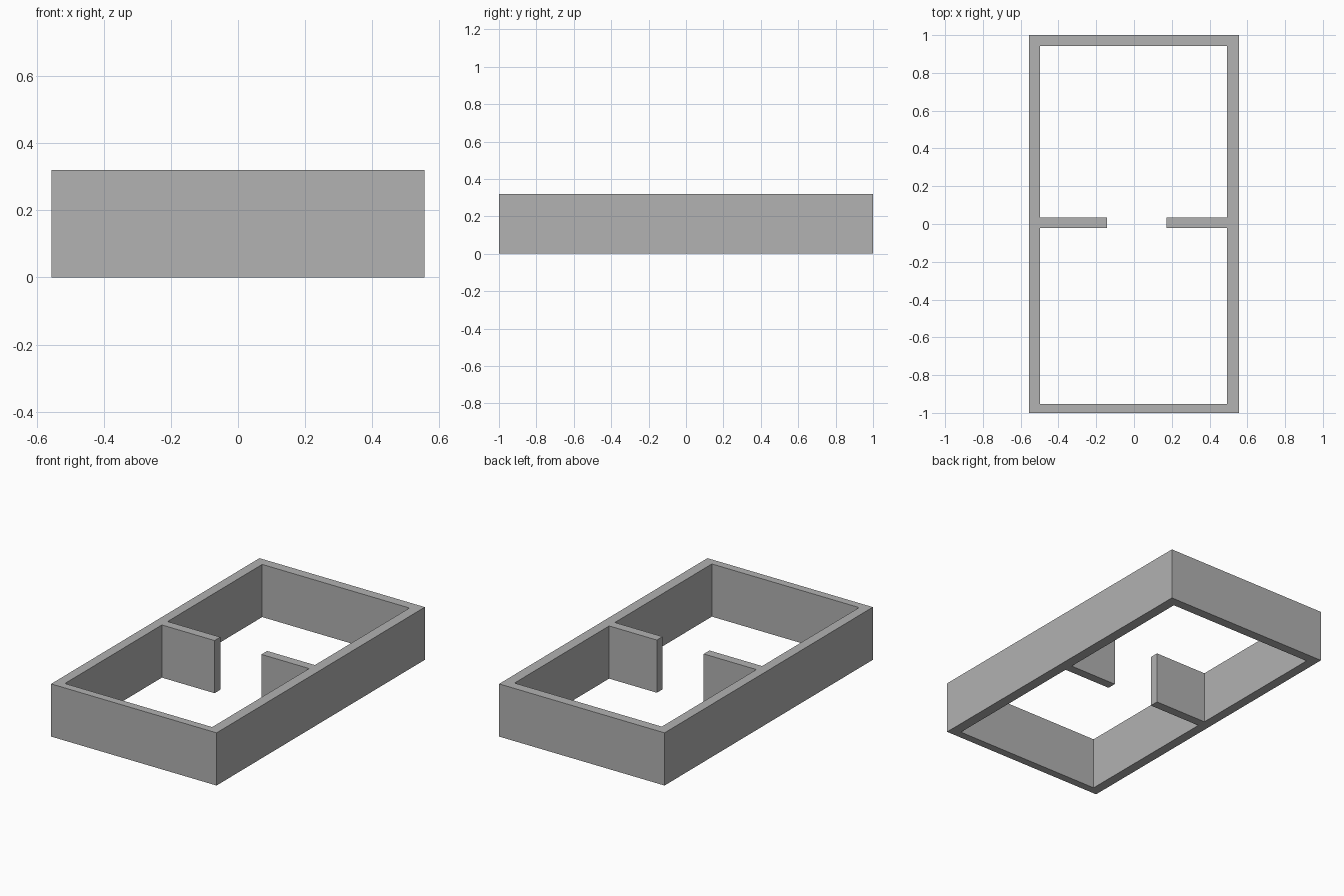
import bpy
import bmesh

cube = bpy.data.objects.get("Cube")
if cube:
    bpy.data.objects.remove(cube, do_unlink=True)

HEIGHT = 0.32

# Floor plan cut lines: outer walls, inner faces, doorway and partition
XS = [-0.556, -0.497, -0.143, 0.172, 0.493, 0.556]
YS = [-1.0, -0.952, -0.021, 0.034, 0.942, 1.0]


def is_wall(col, row):
    """Outer ring plus a middle partition with a doorway gap."""
    ring = col in (0, 4) or row in (0, 4)
    partition = row == 2 and col != 2
    return ring or partition


# Single grey material
grey = bpy.data.materials.new("plain grey")
colour = (0.445, 0.445, 0.445, 1.0)
grey.use_nodes = True
grey.diffuse_color = colour
grey.node_tree.nodes["Principled BSDF"].inputs["Base Color"].default_value = colour

# Lay out the floor plan, then raise it to one continuous wall solid
bm = bmesh.new()
grid = [[bm.verts.new((x, y, 0)) for y in YS] for x in XS]
for c in range(len(XS) - 1):
    for r in range(len(YS) - 1):
        if is_wall(c, r):
            bm.faces.new((grid[c][r], grid[c + 1][r], grid[c + 1][r + 1], grid[c][r + 1]))
bmesh.ops.delete(bm, geom=[v for v in bm.verts if not v.link_faces], context='VERTS')
raised = bmesh.ops.extrude_face_region(bm, geom=bm.faces[:], use_keep_orig=True)
top = [g for g in raised["geom"] if isinstance(g, bmesh.types.BMVert)]
bmesh.ops.translate(bm, verts=top, vec=(0, 0, HEIGHT))
bmesh.ops.recalc_face_normals(bm, faces=bm.faces[:])

mesh = bpy.data.meshes.new("room_walls")
bm.to_mesh(mesh)
bm.free()
mesh.materials.append(grey)
walls = bpy.data.objects.new("room_walls", mesh)
bpy.context.collection.objects.link(walls)
